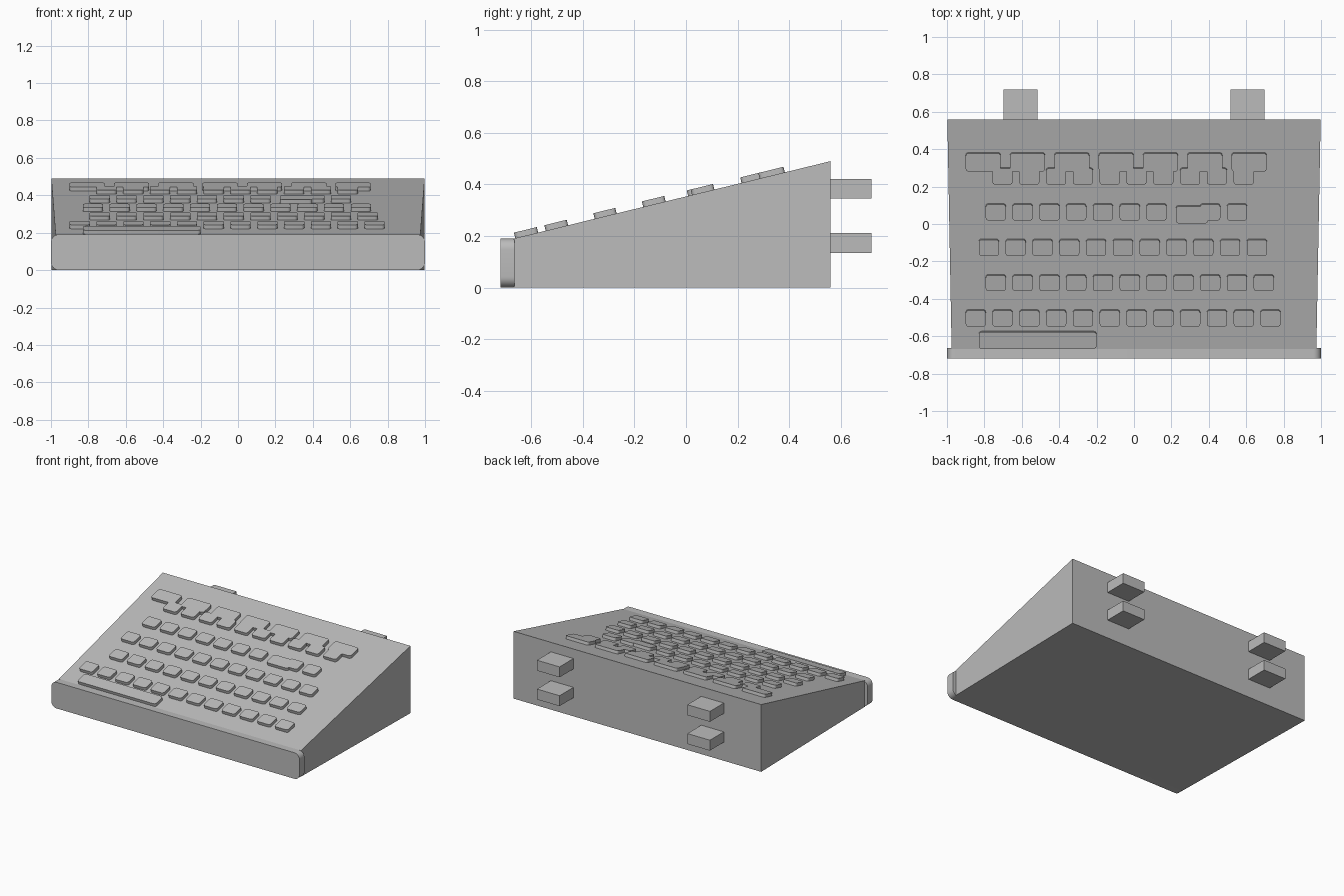
import bpy, bmesh, math
from mathutils import Matrix, Vector

cube = bpy.data.objects.get("Cube")
if cube:
    bpy.data.objects.remove(cube, do_unlink=True)

# One plain grey plastic for everything
grey = bpy.data.materials.new("grey_plastic")
grey.use_nodes = True
COLOUR = (0.5, 0.5, 0.5, 1)
grey.diffuse_color = COLOUR
grey.node_tree.nodes["Principled BSDF"].inputs["Base Color"].default_value = COLOUR

FRONT_Y, BACK_Y = -0.668, 0.56      # ends of the sloping deck
FRONT_Z, BACK_Z = 0.19, 0.49
TILT = math.atan2(BACK_Z - FRONT_Z, BACK_Y - FRONT_Y)
KEY_RISE = 0.022


def deck_z(y):
    return FRONT_Z + (y - FRONT_Y) * math.tan(TILT)


def add_box(bm, centre, size, radius=0, axis=2, segments=4, tilt=0):
    """Box whose four edges along one axis may be rounded."""
    part = bmesh.new()
    bmesh.ops.create_cube(part, size=1)
    bmesh.ops.scale(part, vec=size, verts=part.verts)
    if radius:
        edges = [e for e in part.edges
                 if abs((e.verts[0].co - e.verts[1].co)[axis]) > 1e-5]
        bmesh.ops.bevel(part, geom=edges, offset=radius, segments=segments,
                        profile=0.5, affect='EDGES')
    part.transform(Matrix.Translation(centre) @ Matrix.Rotation(tilt, 4, 'X'))
    mesh = bpy.data.meshes.new("part")
    part.to_mesh(mesh)
    part.free()
    bm.from_mesh(mesh)
    bpy.data.meshes.remove(mesh)


def finish(bm, name, smooth=False):
    bmesh.ops.recalc_face_normals(bm, faces=bm.faces)
    mesh = bpy.data.meshes.new(name)
    bm.to_mesh(mesh)
    bm.free()
    mesh.materials.append(grey)
    obj = bpy.data.objects.new(name, mesh)
    bpy.context.collection.objects.link(obj)
    if smooth:
        bpy.ops.object.select_all(action='DESELECT')
        obj.select_set(True)
        bpy.context.view_layer.objects.active = obj
        bpy.ops.object.shade_smooth_by_angle(angle=math.radians(35))
    return obj


# Wedge body, slightly narrower at the front
bm = bmesh.new()
bmesh.ops.create_cube(bm, size=2)
for v in bm.verts:
    back, top = v.co.y > 0, v.co.z > 0
    v.co.x *= 0.998 if back else 0.975
    v.co.y = BACK_Y if back else FRONT_Y
    v.co.z = (BACK_Z if back else FRONT_Z) if top else 0
finish(bm, "wedge_body")

# Front panel with rounded corners
bm = bmesh.new()
add_box(bm, (0, -0.692, 0.095), (2, 0.056, 0.19), radius=0.042, axis=1, segments=8)
finish(bm, "front_panel", smooth=True)

# Rear pegs, two per side
for side, name in ((1, "left"), (-1, "right")):
    for z, level in ((0.383, "upper"), (0.173, "lower")):
        bm = bmesh.new()
        add_box(bm, (side * 0.606, 0.635, z), (0.182, 0.17, 0.076))
        finish(bm, f"{name}_{level}_peg")


def key_row(name, y0, y1, spans):
    """Row of keycaps lying on the deck, between y0 and y1 seen from above."""
    bm = bmesh.new()
    normal = Vector((0, -math.sin(TILT), math.cos(TILT)))
    overhang = KEY_RISE * math.sin(TILT)
    length = (y1 - y0 - overhang) / math.cos(TILT)
    y = (y0 + y1 + overhang) / 2
    for x0, x1 in spans:
        base = Vector(((x0 + x1) / 2, y, deck_z(y)))
        add_box(bm, base + normal * KEY_RISE / 2, (x1 - x0, length, KEY_RISE),
                radius=0.016, tilt=TILT)
    return finish(bm, name, smooth=True)


def spaced(start, count, pitch=0.1433, width=0.108, skip=()):
    return [(start + i * pitch, start + i * pitch + width)
            for i in range(count) if i not in skip]


# Keys from the front to the back
key_row("space_bar", -0.667, -0.573, [(-0.83, -0.2)])
key_row("first_key_row", -0.549, -0.457, spaced(-0.9, 12))
key_row("second_key_row", -0.359, -0.269, spaced(-0.793, 11))
key_row("third_key_row", -0.171, -0.079, spaced(-0.83, 11))
key_row("fourth_key_row", 0.018, 0.11, spaced(-0.793, 10, skip=(7,)))
key_row("wide_key", 0.003, 0.1, [(0.224, 0.396)])
key_row("fifth_key_row", 0.21, 0.302, spaced(-0.757, 10))
key_row("function_key_row", 0.28, 0.383, spaced(-0.9, 7, pitch=0.237, width=0.187))
